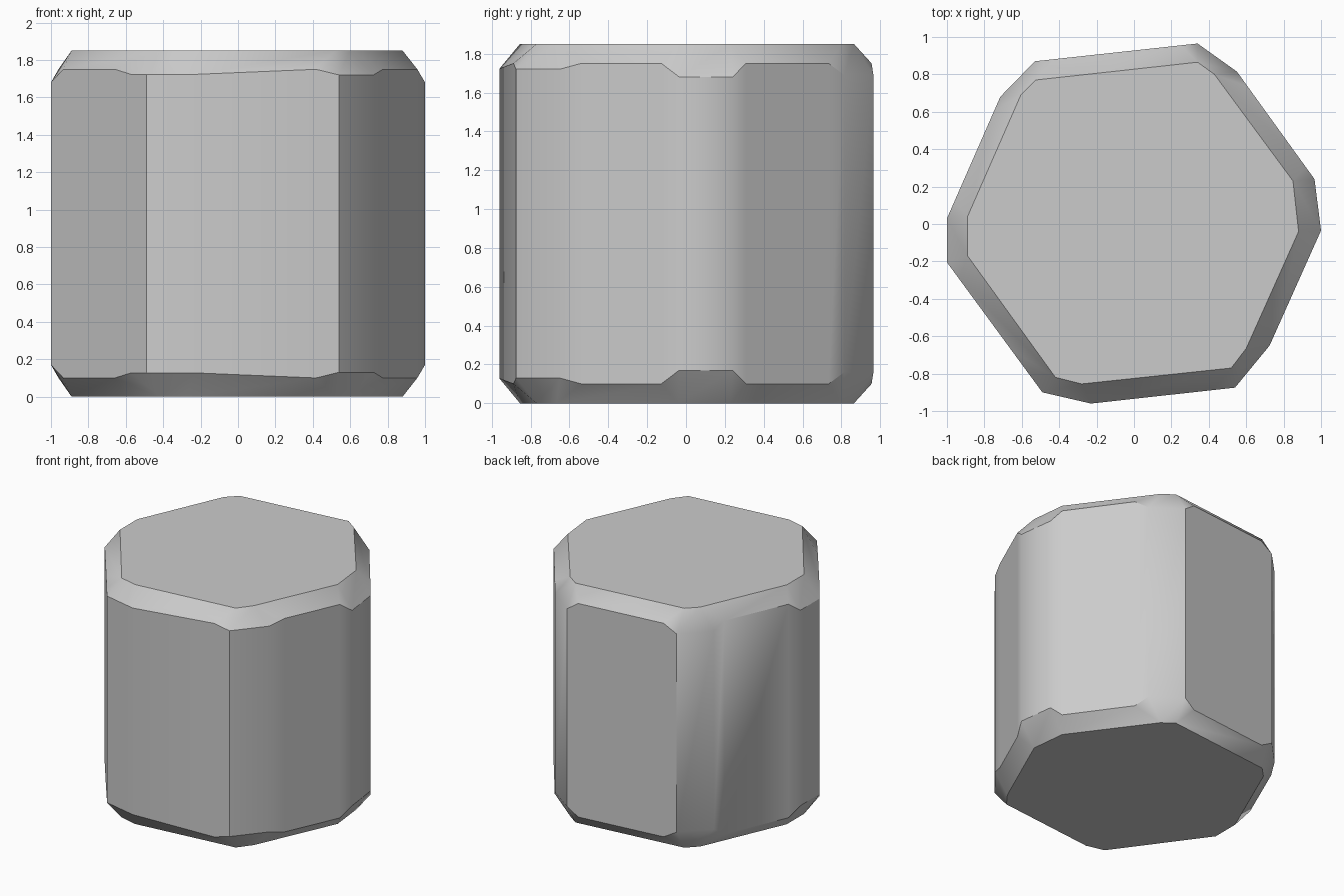
import bpy, bmesh, math

if "Cube" in bpy.data.objects:
    bpy.data.objects.remove(bpy.data.objects["Cube"])

H = 1.85        # total height
FLAT = 0.10     # bevel depth along the wide faces

# six chamfered corners, counter-clockwise: outer pair, cap pair, bevel depth
corners = [
    ((1.00, -0.035), (0.965, 0.24), (0.88, -0.04), (0.85, 0.23), 0.17),
    ((0.55, 0.815), (0.34, 0.965), (0.43, 0.80), (0.34, 0.865), 0.16),
    ((-0.53, 0.87), (-0.715, 0.68), (-0.525, 0.77), (-0.605, 0.69), 0.16),
    ((-1.00, 0.03), (-1.00, -0.205), (-0.89, 0.04), (-0.89, -0.17), 0.17),
    ((-0.49, -0.90), (-0.23, -0.96), (-0.42, -0.82), (-0.28, -0.855), 0.127),
    ((0.54, -0.875), (0.725, -0.65), (0.52, -0.77), (0.60, -0.665), 0.13),
]
# bevel kinks on the wide face that follows each corner: (fraction, depth)
kinks = [
    [(0.12, FLAT), (0.86, FLAT)],
    [(0.10, FLAT), (0.88, FLAT)],
    [(0.12, FLAT), (0.86, FLAT)],
    [(0.13, FLAT), (0.67, FLAT), (0.84, 0.127)],
    [(0.84, FLAT)],
    [(0.18, FLAT), (0.85, FLAT)],
]

# rim outline: x, y, bevel depth, index of the cap corner it joins
rim, cap = [], []
for i, (a, b, ca, cb, d) in enumerate(corners):
    cap += [ca, cb]
    rim += [(*a, d, 2 * i), (*b, d, 2 * i + 1)]
    nxt = corners[(i + 1) % 6][0]
    for t, kd in kinks[i]:
        x, y = (b[k] + (nxt[k] - b[k]) * t for k in (0, 1))
        rim.append((x, y, kd, 2 * i + 1 if t < 0.5 else (2 * i + 2) % 12))

bm = bmesh.new()
cap_hi = [bm.verts.new((x, y, H)) for x, y in cap]
cap_lo = [bm.verts.new((x, y, 0)) for x, y in cap]
rim_hi = [bm.verts.new((x, y, H - d)) for x, y, d, _ in rim]
rim_lo = [bm.verts.new((x, y, d)) for x, y, d, _ in rim]

# caps
bm.faces.new(cap_hi)
bm.faces.new(cap_lo[::-1])

# walls and both bevel rings
n = len(rim)
for i in range(n):
    j = (i + 1) % n
    p, q = rim[i][3], rim[j][3]
    bm.faces.new((rim_lo[i], rim_lo[j], rim_hi[j], rim_hi[i]))
    for ring, cv in ((rim_hi, cap_hi), (rim_lo, cap_lo)):
        f = [ring[i], ring[j], cv[q]] + ([cv[p]] if p != q else [])
        bm.faces.new(f if ring is rim_hi else f[::-1])
bmesh.ops.recalc_face_normals(bm, faces=bm.faces[:])

mesh = bpy.data.meshes.new("hexagonal_block")
bm.to_mesh(mesh)
bm.free()
block = bpy.data.objects.new("hexagonal_block", mesh)
bpy.context.collection.objects.link(block)
bpy.context.view_layer.objects.active = block
block.select_set(True)
bpy.ops.object.shade_smooth_by_angle(angle=math.radians(32))
